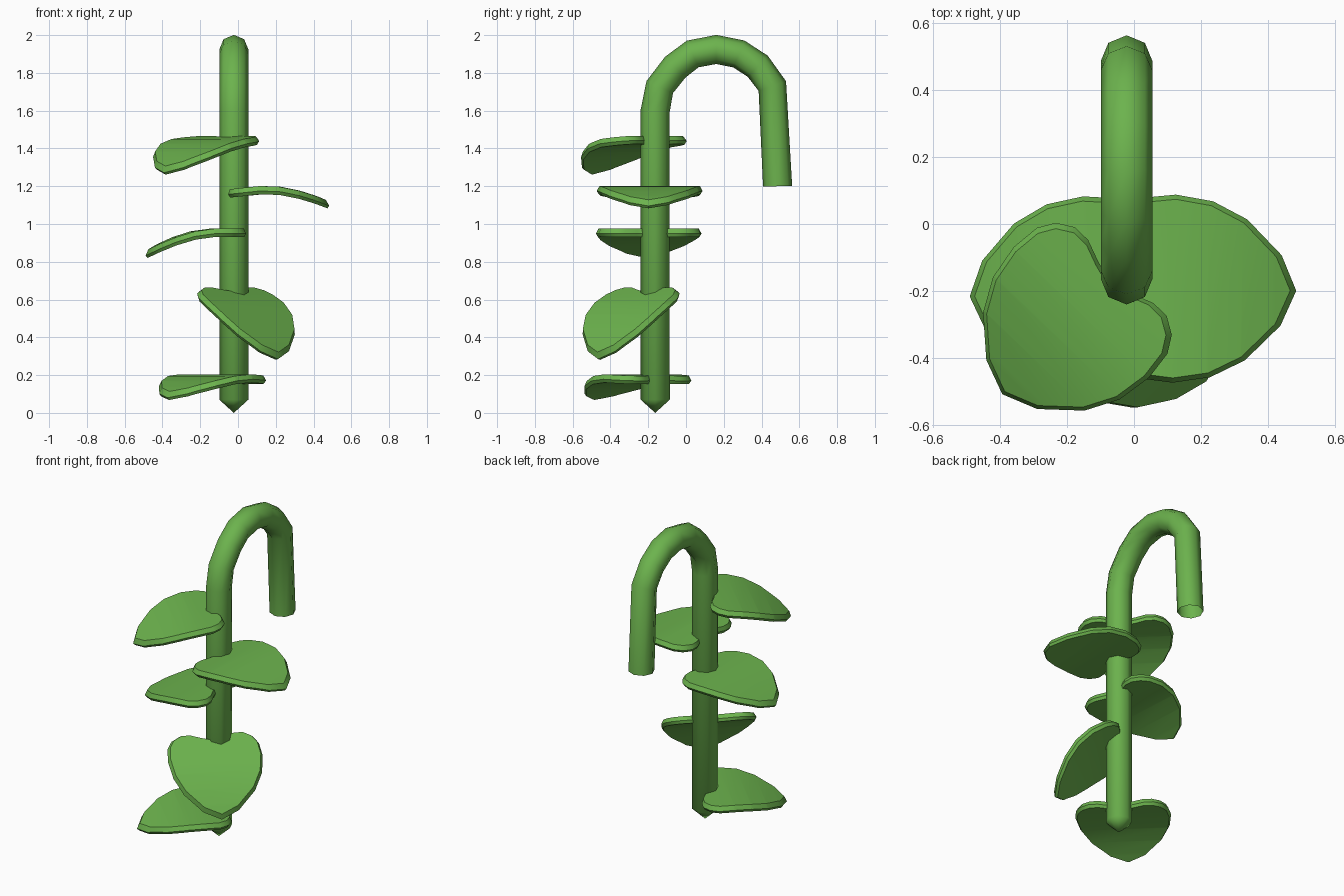
import bpy, bmesh, math
from mathutils import Matrix, Vector

if "Cube" in bpy.data.objects:
    bpy.data.objects.remove(bpy.data.objects["Cube"])

green = bpy.data.materials.new("leaf green")
green.diffuse_color = (0.15, 0.45, 0.075, 1)
green.use_nodes = True
green.node_tree.nodes["Principled BSDF"].inputs["Base Color"].default_value = green.diffuse_color


def finish(bm, name, angle):
    bmesh.ops.recalc_face_normals(bm, faces=bm.faces[:])
    me = bpy.data.meshes.new(name)
    bm.to_mesh(me)
    bm.free()
    ob = bpy.data.objects.new(name, me)
    bpy.context.collection.objects.link(ob)
    me.materials.append(green)
    bpy.ops.object.select_all(action='DESELECT')
    ob.select_set(True)
    bpy.context.view_layer.objects.active = ob
    bpy.ops.object.shade_smooth_by_angle(angle=math.radians(angle))
    return ob


def bridge(bm, a, b):
    n = len(a)
    for i in range(n):
        j = (i + 1) % n
        bm.faces.new((a[i], a[j], b[j], b[i]))


# Stem: eight-sided tube, open at the hook end, swept along a path in the y-z plane
path = [Vector((-0.022, y, z)) for y, z in [
    (-0.163, 0.07), (-0.163, 1.6), (-0.139, 1.725), (-0.057, 1.83), (0.035, 1.90),
    (0.16, 1.924), (0.28, 1.90), (0.38, 1.835), (0.457, 1.73), (0.485, 1.2)]]
R, SIDES = 0.077, 8
bm = bmesh.new()
rings = []
for i, p in enumerate(path):
    d0 = (p - path[i - 1]).normalized() if i else Vector((0, 0, 1))
    d1 = (path[i + 1] - p).normalized() if i < len(path) - 1 else Vector((0, 0, -1))
    t = (d0 + d1).normalized()
    side = Vector((1, 0, 0))
    up = t.cross(side)
    rings.append([bm.verts.new(p + R * (math.cos(a) * side + math.sin(a) * up))
                  for a in (2 * math.pi * k / SIDES for k in range(SIDES))])
for a, b in zip(rings, rings[1:]):
    bridge(bm, a, b)
tip = bm.verts.new((-0.022, -0.163, 0))
for k in range(SIDES):
    bm.faces.new((rings[0][k], tip, rings[0][(k + 1) % SIDES]))
finish(bm, "hooked_stem", 60)

# Leaf: heart outline (along, across), mirrored, thickened and arched to the tip
half = [(0.015, 0), (-0.005, 0.07), (-0.03, 0.135), (-0.03, 0.19), (0.0, 0.24), (0.05, 0.27),
        (0.14, 0.28), (0.25, 0.262), (0.35, 0.21), (0.45, 0.105), (0.493, 0)]
outline = half + [(s, -w) for s, w in half[-2:0:-1]]


def leaf(name, loc, yaw, pitch):
    bm = bmesh.new()
    layers = []
    for z, k in ((0, 0.95), (-0.026, 1.0), (-0.044, 0.96)):
        layers.append([bm.verts.new((0.2 + (s - 0.2) * k, w * k, z)) for s, w in outline])
    bridge(bm, layers[0], layers[1])
    bridge(bm, layers[1], layers[2])
    bm.faces.new(layers[0])
    bm.faces.new(layers[2])
    for cut in (0.14, 0.24, 0.34, 0.42):
        bmesh.ops.bisect_plane(bm, geom=bm.verts[:] + bm.edges[:] + bm.faces[:],
                               plane_co=(cut, 0, 0), plane_no=(1, 0, 0))
    for v in bm.verts:
        v.co.z -= 0.115 * (max(0, v.co.x - 0.14) / 0.35) ** 1.7
    bm.transform(Matrix.Translation(loc) @ Matrix.Rotation(math.radians(yaw), 4, 'Z')
                 @ Matrix.Rotation(math.radians(-pitch), 4, 'Y'))
    finish(bm, name, 35)


leaf("leaf_bottom", (-0.02, -0.14, 0.197), 225, 3)
leaf("leaf_drooping", (-0.035, -0.21, 0.655), -46, -30)
leaf("leaf_left", (0.003, -0.19, 0.975), 183, 0)
leaf("leaf_right", (-0.022, -0.19, 1.186), -1, 6)
leaf("leaf_top", (-0.062, -0.165, 1.465), 226, -6)
